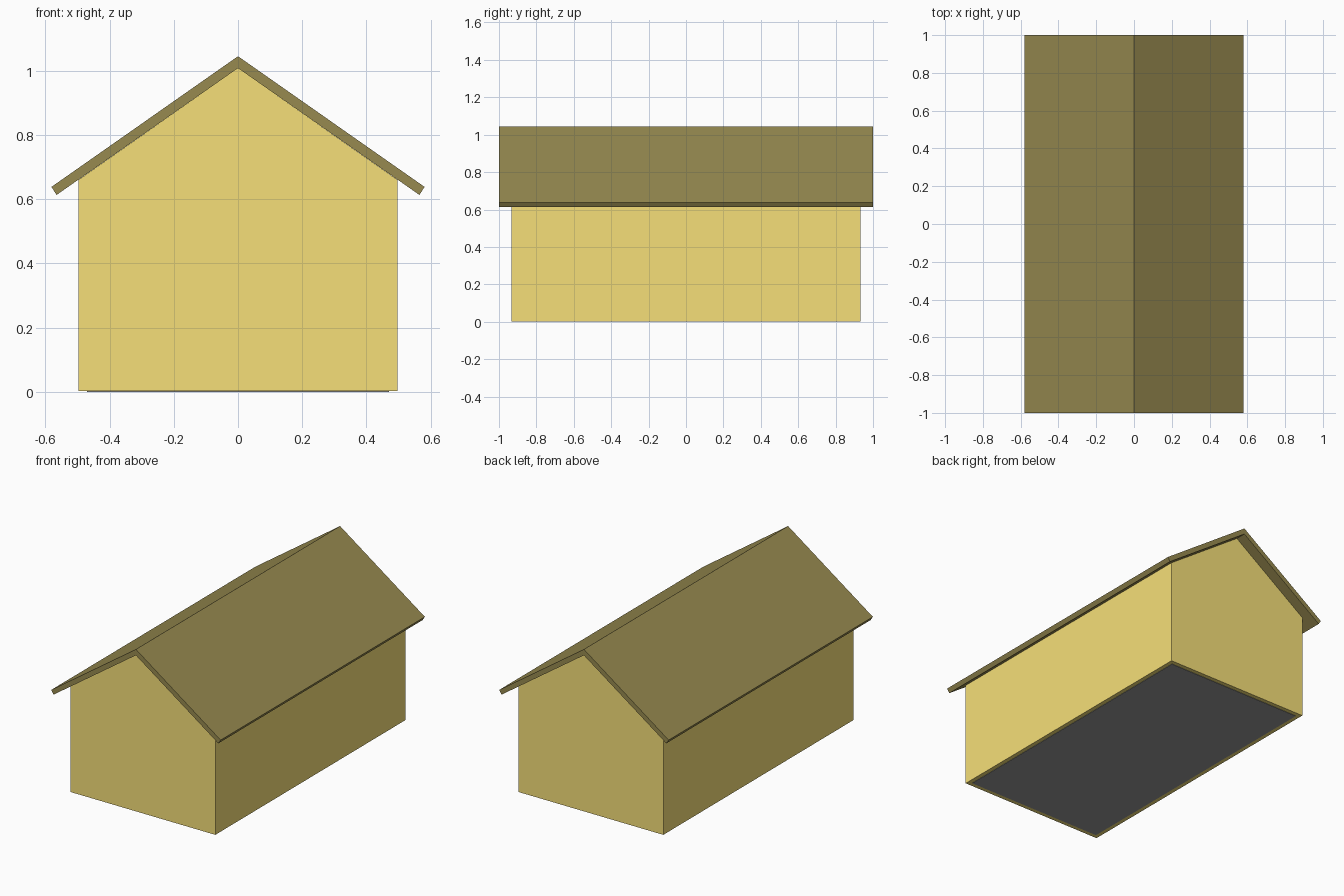
import bpy, bmesh

if "Cube" in bpy.data.objects:
    bpy.data.objects.remove(bpy.data.objects["Cube"])


def material(name, rgb):
    m = bpy.data.materials.new(name)
    m.diffuse_color = (*rgb, 1.0)
    m.use_nodes = True
    m.node_tree.nodes["Principled BSDF"].inputs["Base Color"].default_value = m.diffuse_color
    return m


def prism(name, profile, half_len, mat):
    """Extrude an x-z profile along y into a closed solid."""
    bm = bmesh.new()
    front = bm.faces.new([bm.verts.new((x, -half_len, z)) for x, z in profile])
    ext = bmesh.ops.extrude_face_region(bm, geom=[front], use_keep_orig=True)
    verts = [v for v in ext["geom"] if isinstance(v, bmesh.types.BMVert)]
    bmesh.ops.translate(bm, vec=(0, 2 * half_len, 0), verts=verts)
    bmesh.ops.recalc_face_normals(bm, faces=bm.faces)
    mesh = bpy.data.meshes.new(name)
    bm.to_mesh(mesh)
    bm.free()
    mesh.materials.append(mat)
    ob = bpy.data.objects.new(name, mesh)
    bpy.context.collection.objects.link(ob)
    return ob


wall_mat = material("wall_yellow", (0.92, 0.74, 0.19))
roof_mat = material("roof_olive", (0.31, 0.255, 0.08))
floor_mat = material("floor_grey", (0.32, 0.32, 0.32))

# Gabled body
prism("walls", [(-0.497, 0.002), (0.497, 0.002), (0.497, 0.66), (0, 1.008), (-0.497, 0.66)],
      0.932, wall_mat)

# Folded roof slab with overhanging eaves
right = [(0.565, 0.613), (0.581, 0.638)]
left = [(-x, z) for x, z in reversed(right)]
prism("roof", [(0, 1.008)] + right + [(0, 1.045)] + left, 1.0, roof_mat)

# Grey floor, slightly inset from the walls
f = 0.47
prism("floor", [(-f, 0), (f, 0), (f, 0.03), (-f, 0.03)], 0.905, floor_mat)
